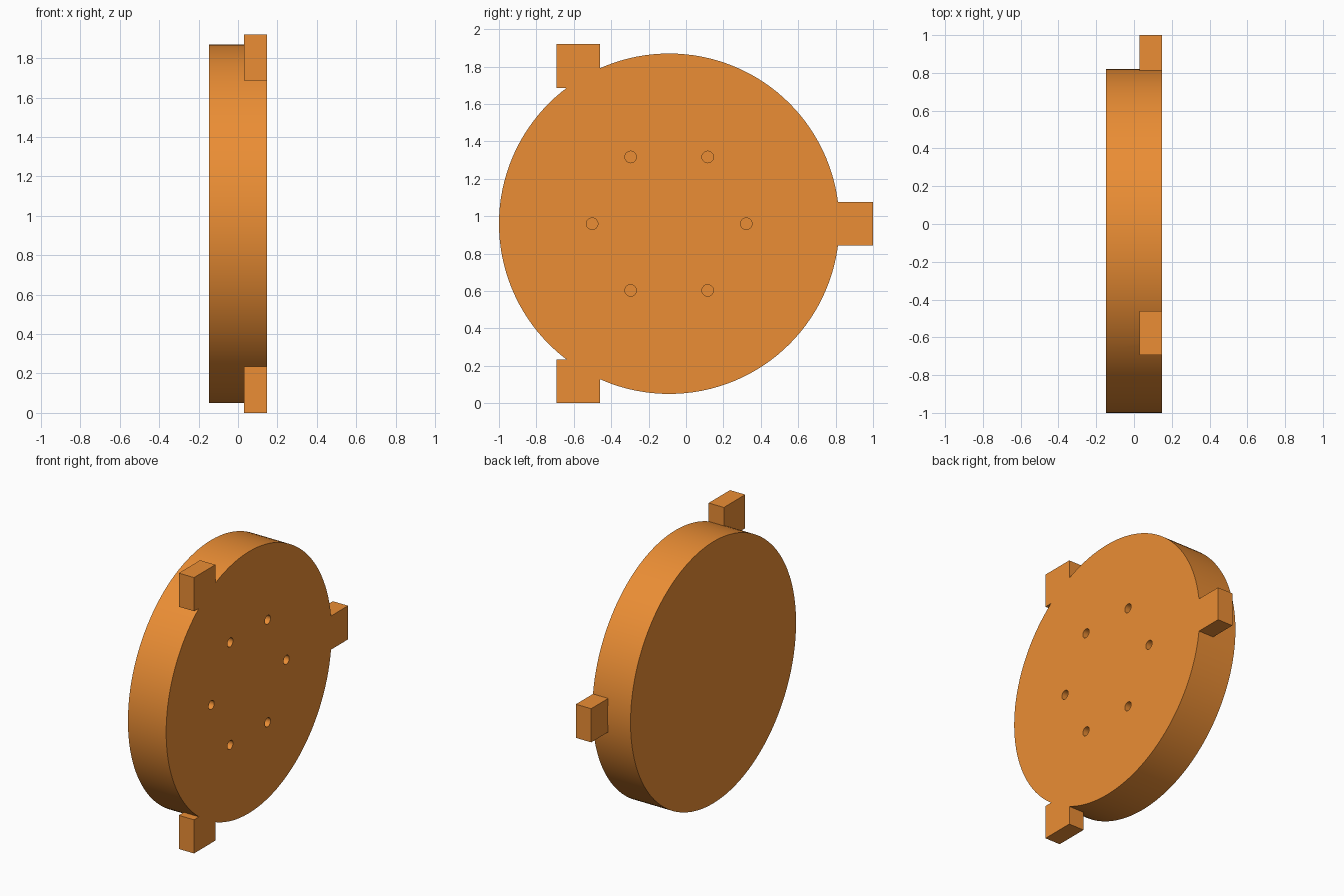
import bpy
from math import cos, sin, pi, radians

if "Cube" in bpy.data.objects:
    bpy.data.objects.remove(bpy.data.objects["Cube"])

CY, CZ = -0.09, 0.96        # disc centre
R, HALF = 0.91, 0.147       # disc radius and half thickness
TAB, TAB_DEPTH, TAB_R = 0.234, 0.117, 0.973
HOLE_R, HOLE_RING, HOLE_DEPTH = 0.031, 0.412, 0.117


def ring_point(radius, angle):
    return CY + radius * cos(angle), CZ + radius * sin(angle)


def cylinder(name, radius, x0, x1, y, z, sides):
    bpy.ops.mesh.primitive_cylinder_add(
        vertices=sides, radius=radius, depth=x1 - x0,
        location=((x0 + x1) / 2, y, z), rotation=(0, pi / 2, 0))
    ob = bpy.context.object
    ob.name = name
    return ob


def combine(target, tool, operation):
    bpy.context.view_layer.objects.active = target
    mod = target.modifiers.new("combine", 'BOOLEAN')
    mod.operation, mod.solver, mod.object = operation, 'EXACT', tool
    bpy.ops.object.modifier_apply(modifier=mod.name)
    bpy.data.objects.remove(tool)


# Main disc
disc = cylinder("mounting_disc", R, -HALF, HALF, CY, CZ, 128)

# Three square lugs, upright and flush with the +x face
for i in range(3):
    y, z = ring_point(TAB_R, i * 2 * pi / 3)
    bpy.ops.mesh.primitive_cube_add(size=1, location=(HALF - TAB_DEPTH / 2, y, z))
    lug = bpy.context.object
    lug.scale = (TAB_DEPTH, TAB, TAB)
    bpy.context.view_layer.update()
    combine(disc, lug, 'UNION')

# Six blind bolt holes in the +x face
for i in range(6):
    y, z = ring_point(HOLE_RING, i * pi / 3)
    hole = cylinder("bolt_hole", HOLE_R, HALF - HOLE_DEPTH, HALF + 0.1, y, z, 32)
    hole.hide_render = True
    combine(disc, hole, 'DIFFERENCE')

# Orange finish and smooth curved walls
orange = bpy.data.materials.new("orange")
orange.diffuse_color = (0.83, 0.27, 0.035, 1)
orange.use_nodes = True
orange.node_tree.nodes["Principled BSDF"].inputs["Base Color"].default_value = orange.diffuse_color
disc.data.materials.clear()
disc.data.materials.append(orange)
bpy.ops.object.select_all(action='DESELECT')
disc.select_set(True)
bpy.context.view_layer.objects.active = disc
bpy.ops.object.shade_smooth_by_angle(angle=radians(30))
